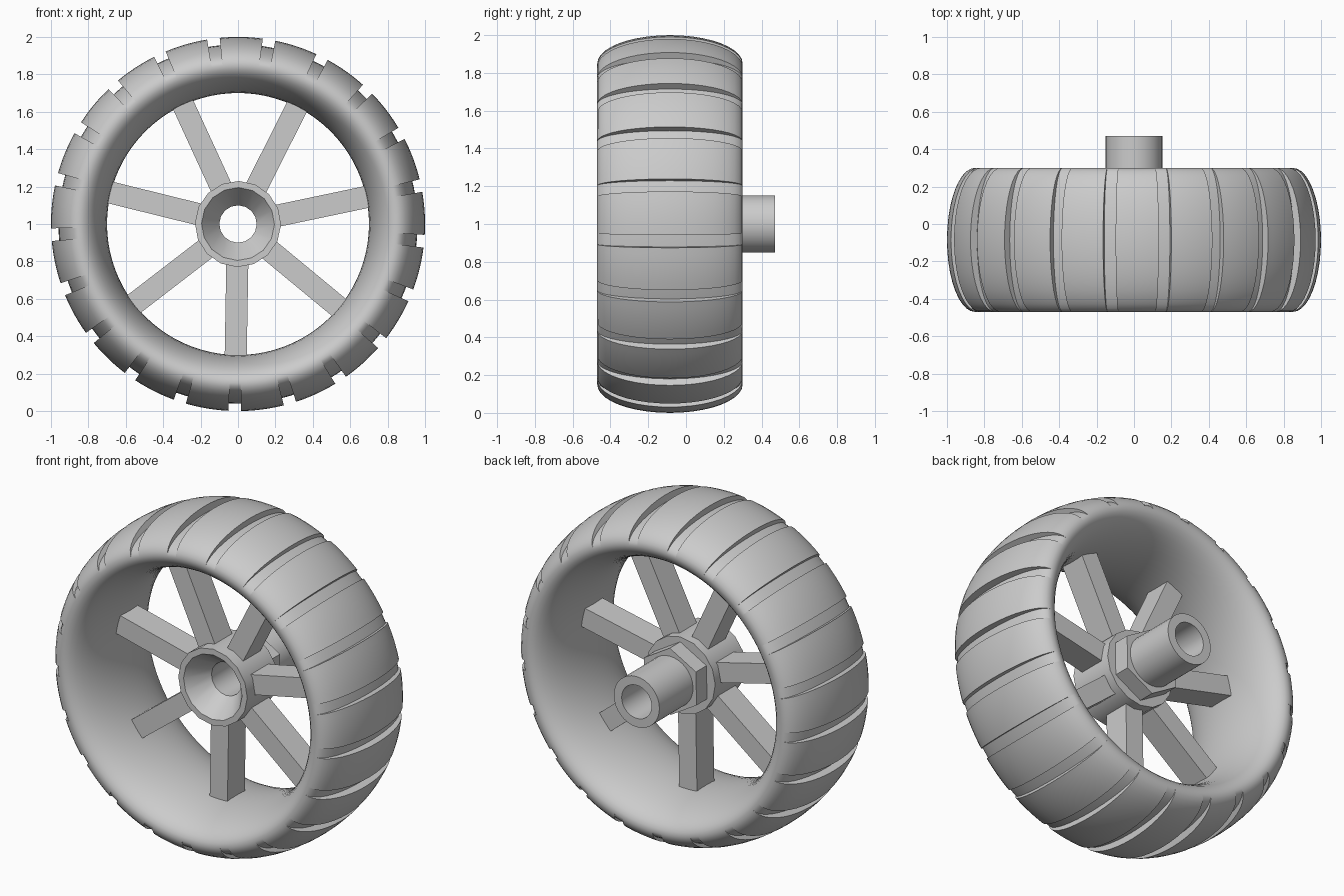
import bpy, bmesh
from math import sin, cos, pi, radians
from mathutils import Matrix, Vector

if "Cube" in bpy.data.objects:
    bpy.data.objects.remove(bpy.data.objects["Cube"])

AXLE_Z = 1.0
TYRE_Y = -0.085
START = radians(-91)          # direction of the lowest spoke and groove
SPOKES, GROOVES = 7, 21

grey = bpy.data.materials.new("plain_grey")
grey.use_nodes = True
grey.diffuse_color = (0.6, 0.6, 0.6, 1)
grey.node_tree.nodes["Principled BSDF"].inputs["Base Color"].default_value = (0.6, 0.6, 0.6, 1)


def finish(name, bm, smooth=None):
    bmesh.ops.remove_doubles(bm, verts=bm.verts, dist=1e-5)
    bmesh.ops.recalc_face_normals(bm, faces=bm.faces)
    mesh = bpy.data.meshes.new(name)
    bm.to_mesh(mesh)
    bm.free()
    mesh.materials.append(grey)
    ob = bpy.data.objects.new(name, mesh)
    bpy.context.collection.objects.link(ob)
    if smooth:
        bpy.ops.object.select_all(action='DESELECT')
        ob.select_set(True)
        bpy.context.view_layer.objects.active = ob
        bpy.ops.object.shade_smooth_by_angle(angle=radians(smooth))
    return ob


def loft(stations):
    """Closed ring around the axle from (angle, [(radius, y), ...]) stations."""
    bm = bmesh.new()
    rings = [[bm.verts.new((r * cos(a), y, AXLE_Z + r * sin(a))) for r, y in prof]
             for a, prof in stations]
    n = len(rings[0])
    for i, ring in enumerate(rings):
        nxt = rings[(i + 1) % len(rings)]
        for j in range(n):
            k = (j + 1) % n
            bm.faces.new((ring[j], ring[k], nxt[k], nxt[j]))
    return bm


def lathe(name, profile, sides, smooth=None, turn=START):
    return finish(name, loft([(turn + 2 * pi * i / sides, profile)
                              for i in range(sides)]), smooth)


def tyre_profile(crown, count=40):
    """Flattened oval section; crown is the height of its outer half."""
    pts = []
    for i in range(count):
        t = 2 * pi * i / count
        height = crown if i < count / 2 else 0.15
        pts.append((0.85 + height * sin(t), TYRE_Y + 0.385 * cos(t)))
    return pts


# Tyre with cross grooves that fade out at the sidewalls
block, groove = tyre_profile(0.15), tyre_profile(0.11)
period = 2 * pi / GROOVES
half = 0.034
stations = []
for g in range(GROOVES):
    mid = START + g * period
    stations += [(mid + s * half, groove) for s in (-1, 0, 1)]
    step = (period - 2 * half) / 6
    stations += [(mid + half + step * i, block) for i in range(7)]
finish("tyre", loft(stations), 35)

# Spokes
for s in range(SPOKES):
    a = START + s * 2 * pi / SPOKES
    bm = bmesh.new()
    bmesh.ops.create_cube(bm, size=1)
    bmesh.ops.scale(bm, vec=Vector((0.52, 0.165, 0.118)), verts=bm.verts)
    bmesh.ops.translate(bm, vec=Vector((0.455, 0, 0)), verts=bm.verts)
    bmesh.ops.transform(bm, matrix=Matrix.Translation((0, TYRE_Y, AXLE_Z))
                        @ Matrix.Rotation(-a, 4, 'Y'), verts=bm.verts)
    finish(f"spoke_{s + 1}", bm)

# Hub barrel with a funnel-shaped front
lathe("hub", [(0.23, -0.24), (0.23, 0.05), (0.1, 0.05), (0.1, -0.11), (0.195, -0.24)], 16, 30)

# Hexagonal collar behind the hub
lathe("hex_collar", [(0.2, 0.04), (0.2, 0.15), (0.12, 0.15), (0.12, 0.04)], 6)

# Hollow axle tube
lathe("axle_tube", [(0.152, 0.045), (0.152, 0.47), (0.1, 0.47), (0.1, 0.045)], 32, 30)
